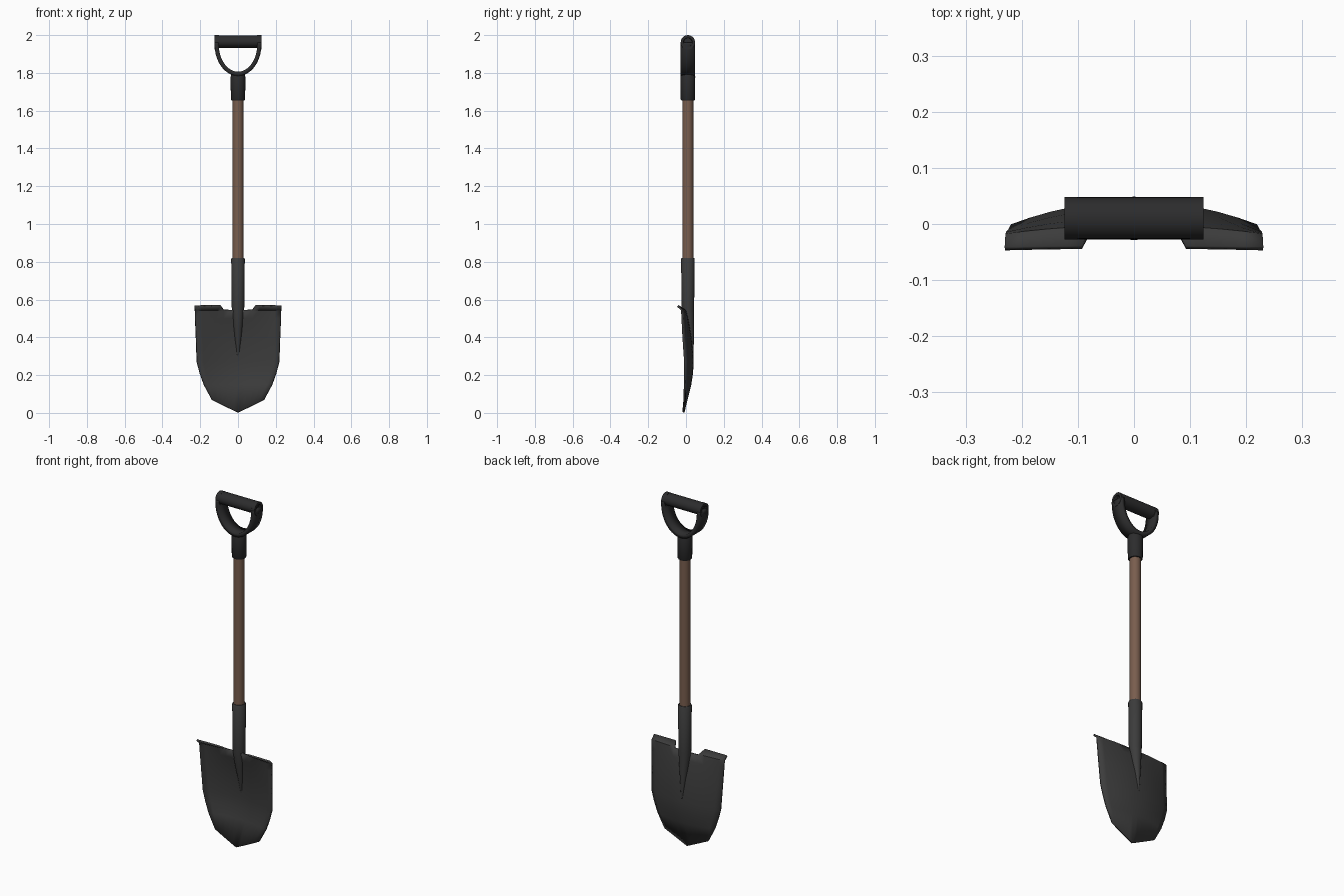
import bpy, bmesh, math

if "Cube" in bpy.data.objects:
    bpy.data.objects.remove(bpy.data.objects["Cube"])

YC = 0.01  # depth of the handle axis


def material(name, r, g, b):
    m = bpy.data.materials.new(name)
    m.diffuse_color = (r, g, b, 1)
    m.use_nodes = True
    m.node_tree.nodes["Principled BSDF"].inputs["Base Color"].default_value = m.diffuse_color
    return m


STEEL = material("dark_steel", 0.045, 0.045, 0.045)
PLASTIC = material("black_plastic", 0.025, 0.025, 0.026)
WOOD = material("brown_wood", 0.19, 0.11, 0.075)


def make(name, verts, faces, mat, thick=0, offset=0):
    me = bpy.data.meshes.new(name)
    me.from_pydata(verts, [], faces)
    bm = bmesh.new()
    bm.from_mesh(me)
    loose = [v for v in bm.verts if not v.link_faces]
    bmesh.ops.delete(bm, geom=loose, context='VERTS')
    bm.to_mesh(me)
    bm.free()
    ob = bpy.data.objects.new(name, me)
    bpy.context.collection.objects.link(ob)
    me.materials.append(mat)
    if thick:
        s = ob.modifiers.new("thickness", 'SOLIDIFY')
        s.thickness, s.offset = thick, offset
    bpy.ops.object.select_all(action='DESELECT')
    ob.select_set(True)
    bpy.context.view_layer.objects.active = ob
    bpy.ops.object.shade_smooth_by_angle(angle=math.radians(35))
    return ob


def rings(name, sections, mat, n=20, along='z', squash=1.0):
    """Loft circles; each section is (position, radius, y centre, other centre)."""
    verts, faces = [], []
    for p, r, y, c in sections:
        for k in range(n):
            a = 2 * math.pi * k / n
            u, v = c + r * math.cos(a), y + r * squash * math.sin(a)
            verts.append((u, v, p) if along == 'z' else (p, v, u))
    for i in range(len(sections) - 1):
        for k in range(n):
            a, b = i * n + k, i * n + (k + 1) % n
            faces.append((a, b, b + n, a + n))
    last = (len(sections) - 1) * n
    faces += [tuple(reversed(range(n))), tuple(range(last, last + n))]
    ob = make(name, verts, faces, mat)
    bm = bmesh.new()
    bm.from_mesh(ob.data)
    bmesh.ops.recalc_face_normals(bm, faces=bm.faces)
    bm.to_mesh(ob.data)
    bm.free()
    return ob


# Blade: dished sheet, rows of (z, half width, edge y, centre y)
rows = [(0.562, 0.230, -0.047, -0.044), (0.543, 0.228, -0.026, -0.010),
        (0.50, 0.226, -0.024, 0.002), (0.40, 0.221, -0.019, 0.019),
        (0.27, 0.216, -0.010, 0.031), (0.21, 0.200, -0.010, 0.027),
        (0.15, 0.179, -0.011, 0.018), (0.07, 0.137, -0.013, -0.018)]
half = [0.0, 0.18, 0.33, 0.5, 0.68, 0.85, 1.0]
cols = [-t for t in reversed(half[1:])] + half
n = len(cols)
verts, faces = [], []
for i, (z, w, ye, yc) in enumerate(rows):
    for t in cols:
        x = t * w
        if i == 0 and abs(abs(t) - 0.33) < 0.01:
            x *= 1.22                       # slanted inner end of the tread
        zz = 0.004 + 0.066 * abs(t) if i == len(rows) - 1 else z
        verts.append((x, ye + (yc - ye) * (1 - t * t), zz))
for i in range(len(rows) - 1):
    for j in range(n - 1):
        if i == 0 and abs(cols[j] + cols[j + 1]) / 2 < 0.33:
            continue                        # gap between the two treads
        a = i * n + j
        faces.append((a + n, a + n + 1, a + 1, a))
make("blade", verts, faces, STEEL, 0.010, -1)

# Socket tapering into the blade as a central ridge
rings("blade_socket", [(0.28, 0.004, 0.036, 0), (0.36, 0.013, 0.028, 0),
                       (0.46, 0.025, 0.017, 0), (0.55, 0.033, YC, 0),
                       (0.815, 0.036, YC, 0), (0.82, 0.033, YC, 0)], STEEL)

# Wooden shaft
rings("shaft", [(0.80, 0.029, YC, 0), (1.67, 0.029, YC, 0)], WOOD)

# Collar under the grip
rings("grip_collar", [(1.655, 0.035, YC, 0), (1.66, 0.038, YC, 0),
                      (1.78, 0.039, YC, 0), (1.797, 0.034, YC, 0)], PLASTIC)

# D-shaped strap
path = [(-0.113, 1.962)]
for k in range(21):
    a = math.pi * (k / 20 - 0.5)
    path.append((0.113 * math.sin(a), 1.95 - 0.155 * math.cos(a)))
path.append((0.113, 1.962))
verts = [(x, YC + s * 0.038, z) for x, z in path for s in (-1, 1)]
faces = [(2 * i, 2 * i + 2, 2 * i + 3, 2 * i + 1) for i in range(len(path) - 1)]
make("grip_strap", verts, faces, PLASTIC, 0.022, 0)

# Cross bar with recessed round end caps
rings("grip_bar", [(-0.105, 0.033, YC, 1.966), (0.105, 0.033, YC, 1.966)],
      PLASTIC, 24, 'x', 1.12)
for name, s in (("left_end_cap", -1), ("right_end_cap", 1)):
    rings(name, [(s * 0.101, 0.038, YC, 1.962), (s * 0.124, 0.038, YC, 1.962),
                 (s * 0.124, 0.024, YC, 1.962), (s * 0.108, 0.022, YC, 1.962)],
          PLASTIC, 24, 'x')
